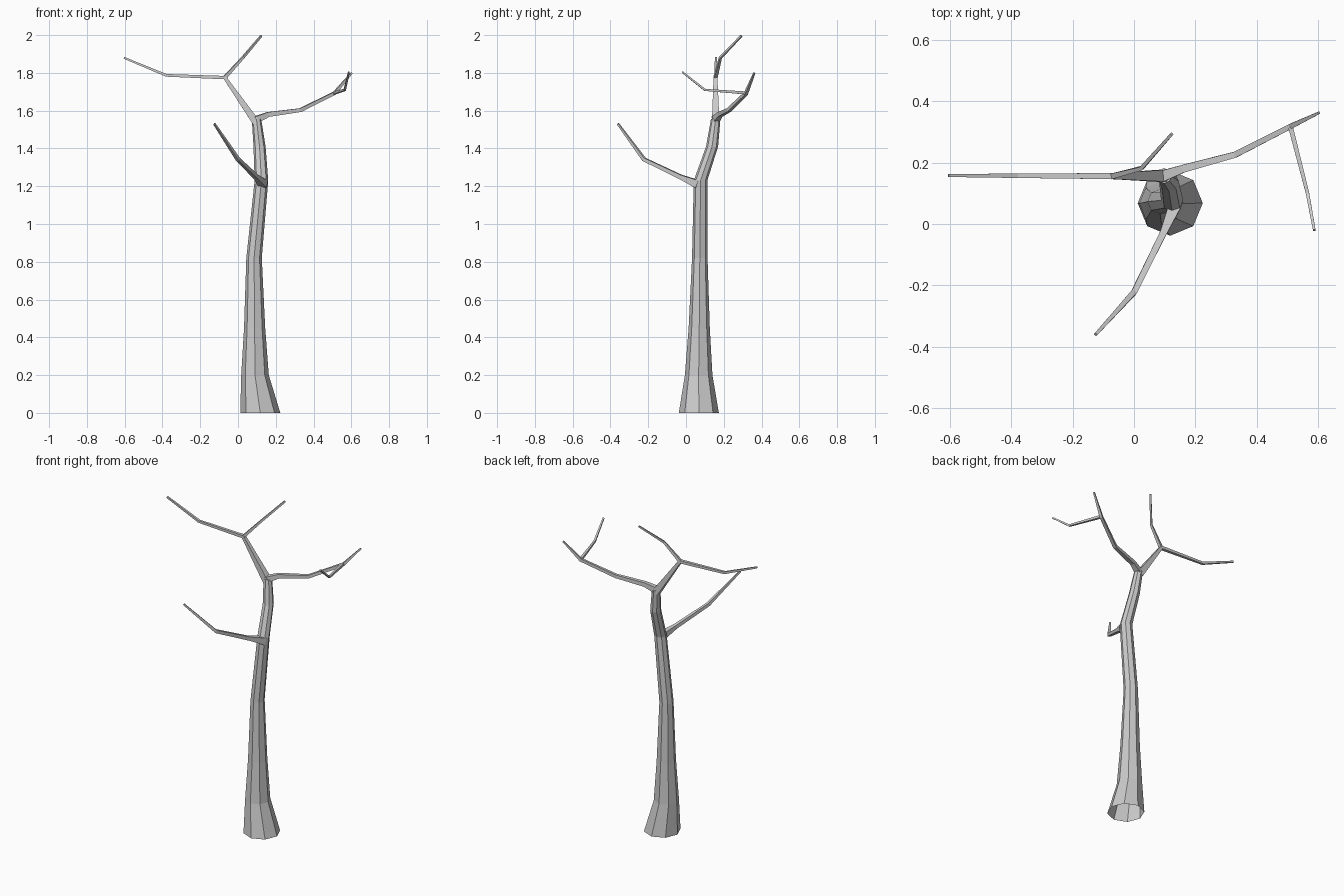
import bpy, bmesh, math
from mathutils import Vector

if "Cube" in bpy.data.objects:
    bpy.data.objects.remove(bpy.data.objects["Cube"])


def tube(name, path, sides, level=False, cap_start=True):
    """Sweep a tapering polygon along path points (x, y, z, radius)."""
    pts = [Vector(p[:3]) for p in path]
    bm = bmesh.new()
    rings = []
    for i, p in enumerate(pts):
        t = Vector()
        if i > 0:
            t += (p - pts[i - 1]).normalized()
        if i < len(pts) - 1:
            t += (pts[i + 1] - p).normalized()
        t.normalize()
        if level:
            u, v = Vector((1, 0, 0)), Vector((0, 1, 0))
        else:
            u = t.cross(Vector((0, 0, 1))).normalized()
            v = t.cross(u)
            v = -v if u.cross(v).dot(t) < 0 else v
        phase = 0 if level else math.pi / sides
        ring = []
        for k in range(sides):
            a = phase + 2 * math.pi * k / sides
            ring.append(bm.verts.new(p + (u * math.cos(a) + v * math.sin(a)) * path[i][3]))
        rings.append(ring)
    for a, b in zip(rings, rings[1:]):
        for k in range(sides):
            n = (k + 1) % sides
            bm.faces.new((a[k], a[n], b[n], b[k]))
    bm.faces.new(rings[-1])
    if cap_start:
        bm.faces.new(rings[0][::-1])
    mesh = bpy.data.meshes.new(name)
    bm.to_mesh(mesh)
    bm.free()
    obj = bpy.data.objects.new(name, mesh)
    bpy.context.collection.objects.link(obj)
    return obj


# Trunk: eight sides, flared and open at the base
tube("trunk", [
    (0.118, 0.068, 0.0, 0.106),
    (0.09, 0.067, 0.2, 0.073),
    (0.088, 0.070, 0.45, 0.056),
    (0.085, 0.073, 0.82, 0.041),
    (0.124, 0.077, 1.23, 0.036),
    (0.114, 0.138, 1.41, 0.032),
    (0.098, 0.157, 1.555, 0.025),
], 8, level=True, cap_start=False)

# Upper left limb and its fork
tube("left_limb", [
    (0.098, 0.157, 1.535, 0.028),
    (-0.07, 0.156, 1.775, 0.014),
    (-0.38, 0.157, 1.787, 0.010),
    (-0.604, 0.158, 1.88, 0.007),
], 4)
tube("left_fork", [
    (-0.07, 0.156, 1.775, 0.013),
    (0.025, 0.182, 1.88, 0.009),
    (0.123, 0.293, 1.996, 0.007),
], 4)

# Upper right limb and its fork
tube("right_limb", [
    (0.09, 0.155, 1.55, 0.026),
    (0.16, 0.180, 1.58, 0.018),
    (0.33, 0.226, 1.603, 0.014),
    (0.51, 0.318, 1.692, 0.012),
    (0.602, 0.362, 1.80, 0.006),
], 4)
tube("right_fork", [
    (0.51, 0.315, 1.694, 0.011),
    (0.565, 0.100, 1.710, 0.008),
    (0.587, -0.02, 1.805, 0.006),
], 4)

# Lower front branch
tube("front_branch", [
    (0.135, 0.065, 1.21, 0.030),
    (0.095, -0.03, 1.25, 0.016),
    (0.0, -0.222, 1.342, 0.013),
    (-0.125, -0.36, 1.53, 0.007),
], 4)
